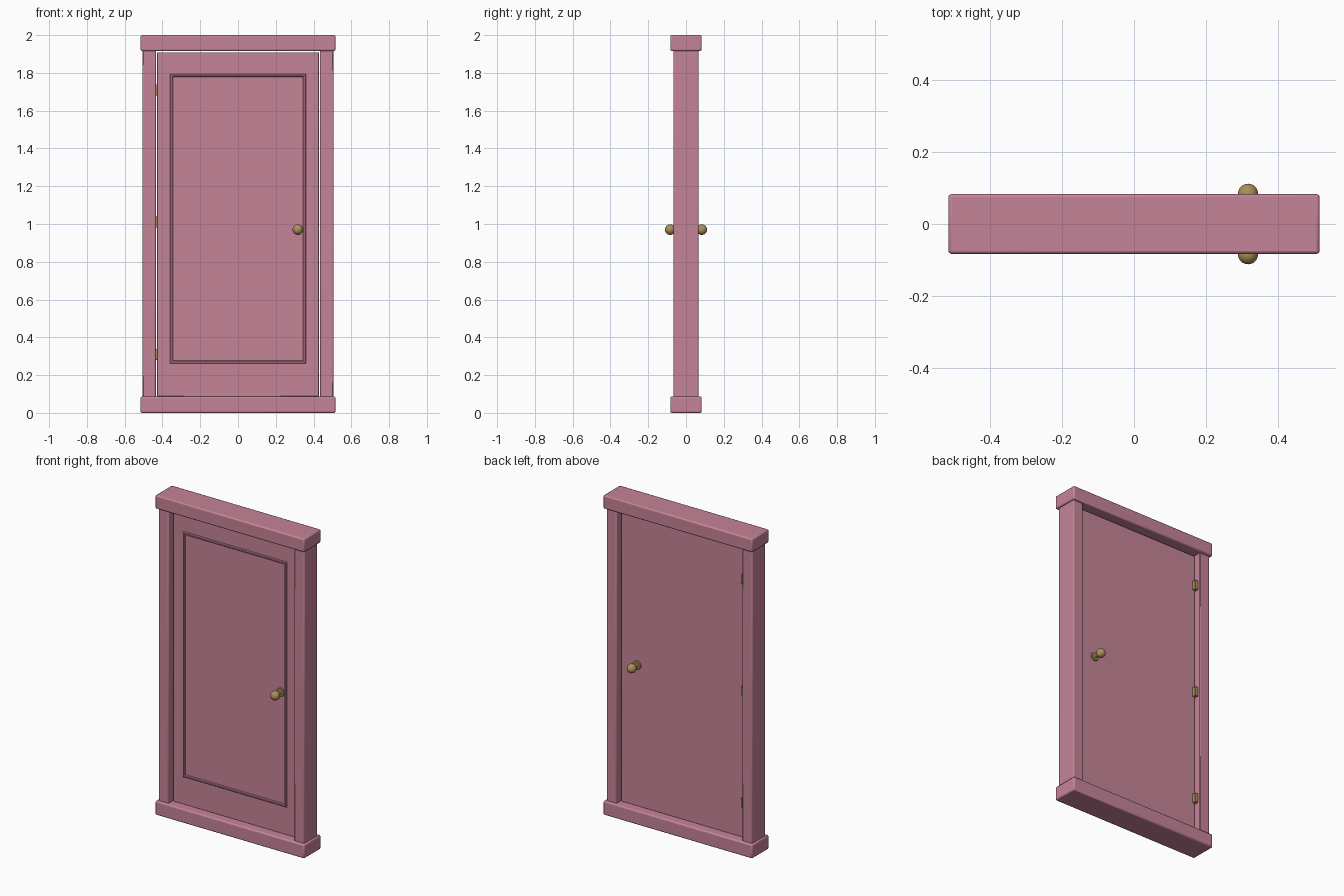
import bpy, bmesh, math
from mathutils import Matrix

if "Cube" in bpy.data.objects:
    bpy.data.objects.remove(bpy.data.objects["Cube"])


def material(name, rgb):
    m = bpy.data.materials.new(name)
    m.diffuse_color = (*rgb, 1)
    m.use_nodes = True
    m.node_tree.nodes["Principled BSDF"].inputs["Base Color"].default_value = m.diffuse_color
    return m


PINK = material("pink_paint", (0.56, 0.23, 0.31))
BRASS = material("brass", (0.42, 0.28, 0.10))


def finish(name, bm, mat, bevel=0, segments=2):
    bmesh.ops.recalc_face_normals(bm, faces=bm.faces)
    me = bpy.data.meshes.new(name)
    bm.to_mesh(me)
    bm.free()
    ob = bpy.data.objects.new(name, me)
    bpy.context.collection.objects.link(ob)
    me.materials.append(mat)
    if bevel:
        mod = ob.modifiers.new("bevel", 'BEVEL')
        mod.width, mod.segments = bevel, segments
    bpy.ops.object.select_all(action='DESELECT')
    ob.select_set(True)
    bpy.context.view_layer.objects.active = ob
    bpy.ops.object.shade_smooth_by_angle(angle=math.radians(35))
    return ob


def box(name, x, y, z, mat, bevel=0):
    bm = bmesh.new()
    bmesh.ops.create_cube(bm, size=1)
    for v in bm.verts:
        v.co = [r[0] if c < 0 else r[1] for c, r in zip(v.co, (x, y, z))]
    return finish(name, bm, mat, bevel)


# Surround: sill, lintel and two jambs
box("sill", (-0.516, 0.516), (-0.083, 0.083), (0, 0.087), PINK, 0.008)
box("lintel", (-0.516, 0.516), (-0.083, 0.083), (1.916, 2), PINK, 0.008)
for side, x in (("left", (-0.505, -0.435)), ("right", (0.435, 0.505))):
    box(side + "_jamb", x, (-0.066, 0.066), (0.08, 1.925), PINK, 0.006)

# Door leaf, with a gap along the sides and top
box("door_leaf", (-0.428, 0.428), (-0.027, 0.027), (0.087, 1.908), PINK, 0.002)

# Mitred panel moulding on the front: rectangular loops joined into a frame
bm = bmesh.new()
loops = []
for inset, y in ((0, -0.024), (0.001, -0.032), (0.005, -0.036),
                 (0.012, -0.036), (0.016, -0.032), (0.017, -0.024)):
    w, lo, hi = 0.36 - inset, 0.26 + inset, 1.795 - inset
    loops.append([bm.verts.new((x, y, z)) for x, z in
                  ((-w, lo), (w, lo), (w, hi), (-w, hi))])
for a, b in zip(loops, loops[1:] + loops[:1]):
    for i in range(4):
        j = (i + 1) % 4
        bm.faces.new((a[i], a[j], b[j], b[i]))
finish("panel_moulding", bm, PINK)

# Door knobs turned around the y axis: rosette, stem and ball
profile = [(0, 0.024), (0.026, 0.024), (0.026, 0.033), (0.023, 0.036),
           (0.011, 0.037), (0.011, 0.058)]
profile += [(0.028 * math.sin(t), 0.084 - 0.028 * math.cos(t))
            for t in (math.radians(24 + 156 * k / 10) for k in range(11))]
for side, s in (("front", -1), ("back", 1)):
    bm = bmesh.new()
    vs = [bm.verts.new((r, s * y, 0)) for r, y in profile]
    es = [bm.edges.new(p) for p in zip(vs, vs[1:])]
    bmesh.ops.spin(bm, geom=vs + es, cent=(0, 0, 0), axis=(0, 1, 0),
                   angle=math.tau, steps=24)
    bmesh.ops.remove_doubles(bm, verts=bm.verts, dist=1e-5)
    bmesh.ops.translate(bm, verts=bm.verts, vec=(0.317, 0, 0.97))
    finish(side + "_knob", bm, BRASS)

# Hinges behind the left edge of the leaf
for n, z in (("lower", 0.31), ("middle", 1.01), ("upper", 1.71)):
    box(n + "_hinge", (-0.44, -0.413), (0.02, 0.05), (z - 0.029, z + 0.029), BRASS, 0.003)
